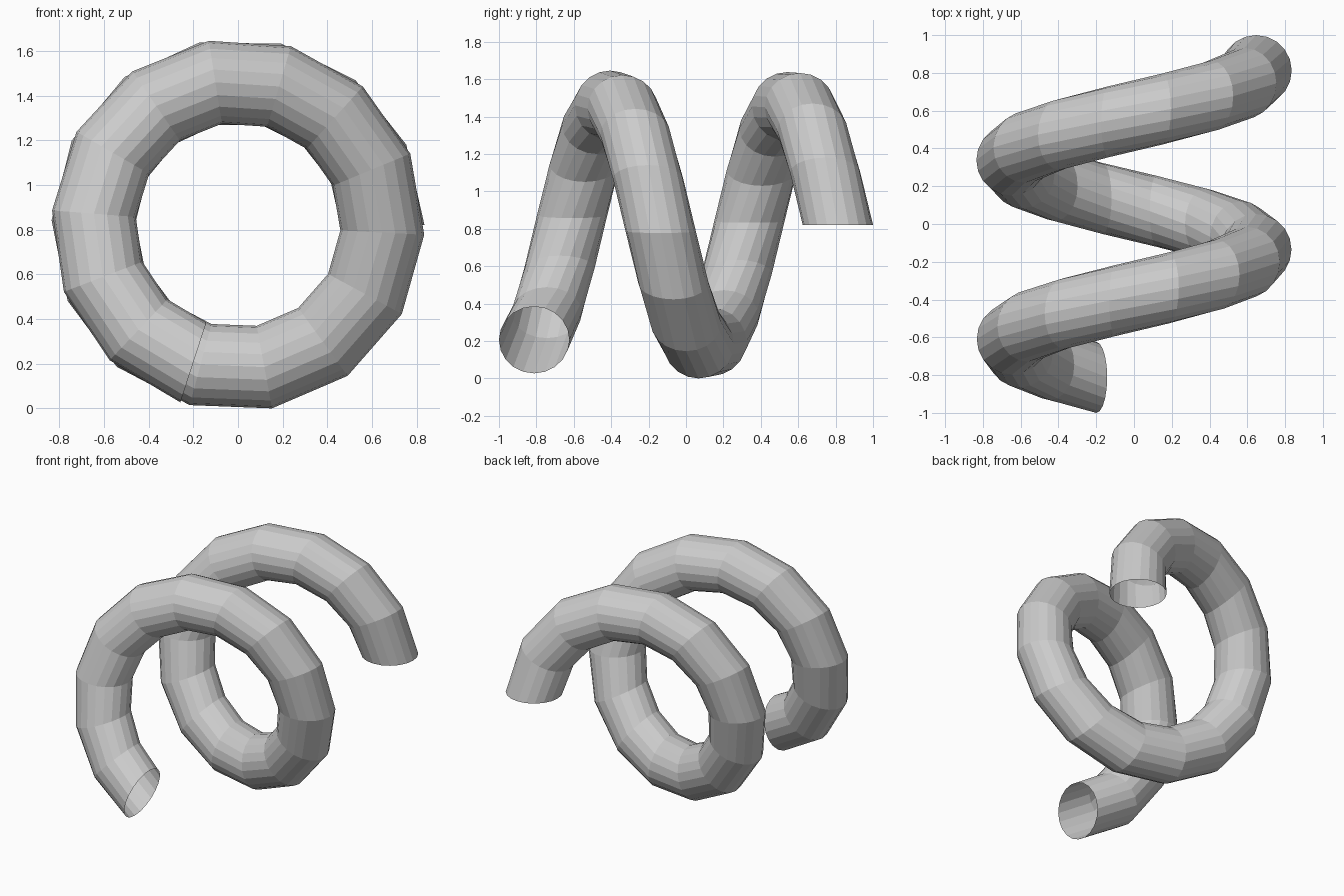
import bpy, bmesh
from math import sin, cos, radians, pi

if "Cube" in bpy.data.objects:
    bpy.data.objects.remove(bpy.data.objects["Cube"])

COIL_R, TUBE_R, CENTRE_Z = 0.647, 0.188, 0.821
STEPS, SIDES = 24, 20
SWEEP = radians(612)
Y_START, Y_END = 0.812, -0.812

bm = bmesh.new()


def ring(i):
    """Circle of the tube in the radial plane at step i of the coil."""
    a = SWEEP * i / STEPS
    y = Y_START + (Y_END - Y_START) * i / STEPS
    verts = []
    for k in range(SIDES):
        t = 2 * pi * k / SIDES
        rad = COIL_R + TUBE_R * cos(t)
        verts.append(bm.verts.new((rad * cos(a), y + TUBE_R * sin(t), CENTRE_Z + rad * sin(a))))
    return verts


# Open-ended coiled tube, flat faced
rings = [ring(i) for i in range(STEPS + 1)]
for lower, upper in zip(rings, rings[1:]):
    for k in range(SIDES):
        n = (k + 1) % SIDES
        bm.faces.new((lower[k], lower[n], upper[n], upper[k]))
bmesh.ops.recalc_face_normals(bm, faces=bm.faces)

mesh = bpy.data.meshes.new("coil_tube")
bm.to_mesh(mesh)
bm.free()
bpy.context.collection.objects.link(bpy.data.objects.new("coil_tube", mesh))
